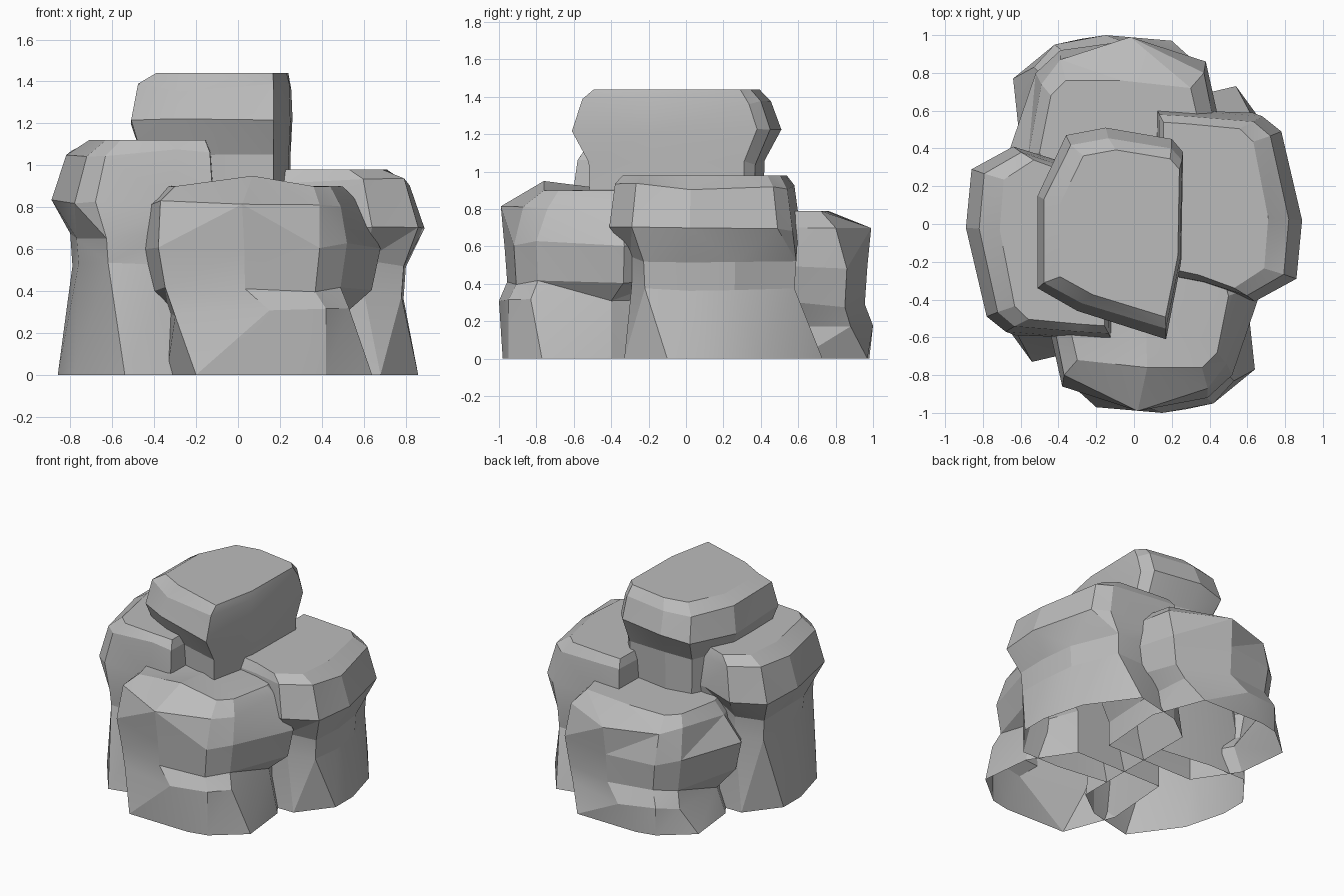
import bpy
import bmesh
import math
import random

random.seed(4)

cube = bpy.data.objects.get("Cube")
if cube:
    bpy.data.objects.remove(cube, do_unlink=True)

stone = bpy.data.materials.new("grey_stone")
stone.use_nodes = True
stone.diffuse_color = (0.5, 0.5, 0.5, 1)
stone.node_tree.nodes["Principled BSDF"].inputs["Base Color"].default_value = (0.5, 0.5, 0.5, 1)


def build_rock(name, levels, pivot, turn=1, lift=0.0, peak=0.0):
    """Loft rings of (outline, z, x scale, y scale); the underside stays open."""
    bm = bmesh.new()
    rings = []
    last = len(levels) - 1
    for i, (outline, z, sx, sy) in enumerate(levels):
        ring = []
        for x, y in outline:
            px = pivot[0] + (x - pivot[0]) * sx
            py = pivot[1] + (y - pivot[1]) * sy
            # Chip the middle rings slightly; only the foot stays on the ground
            dz = random.uniform(-0.02, 0.02) if 0 < i < last else 0
            height = z + dz + lift if i else z
            ring.append(bm.verts.new((px * turn, py * turn, height)))
        rings.append(ring)

    for low, high in zip(rings, rings[1:]):
        n = len(low)
        for i in range(n):
            j = (i + 1) % n
            bm.faces.new((low[i], low[j], high[j], high[i]))

    # Crown fan, with one optional raised corner
    rings[-1][3].co.z += peak
    crown = bm.faces.new(rings[-1])
    bmesh.ops.poke(bm, faces=[crown])
    bmesh.ops.triangulate(bm, faces=[f for f in bm.faces if len(f.verts) == 4])
    bmesh.ops.recalc_face_normals(bm, faces=bm.faces)

    mesh = bpy.data.meshes.new(name)
    bm.to_mesh(mesh)
    bm.free()
    mesh.materials.append(stone)
    obj = bpy.data.objects.new(name, mesh)
    bpy.context.collection.objects.link(obj)
    bpy.ops.object.select_all(action="DESELECT")
    obj.select_set(True)
    bpy.context.view_layer.objects.active = obj
    bpy.ops.object.shade_smooth_by_angle(angle=math.radians(15))


# Side boulders: one shape, turned half round and lifted for the other side
side_foot = [(0.0, 0.5), (0.2, 0.65), (0.54, 0.73), (0.78, 0.4), (0.86, 0.1),
             (0.86, -0.1), (0.68, -0.33), (0.38, -0.33), (0.0, -0.28)]
side_neck = [(0.1, 0.54), (0.3, 0.58), (0.62, 0.58), (0.76, 0.26), (0.79, 0.02),
             (0.78, -0.22), (0.6, -0.29), (0.38, -0.29), (0.1, -0.26)]
side_belly = [(0.12, 0.61), (0.3, 0.6), (0.68, 0.57), (0.78, 0.49), (0.89, 0.02),
              (0.86, -0.29), (0.64, -0.41), (0.38, -0.33), (0.1, -0.28)]
side_levels = [
    (side_foot, 0, 1, 1),
    (side_neck, 0.38, 1, 1),
    (side_neck, 0.53, 1.02, 1.02),
    (side_belly, 0.69, 1, 1),
    (side_belly, 0.92, 0.89, 0.94),
    (side_belly, 0.98, 0.72, 0.86),
]
build_rock("left_boulder", side_levels, (0.25, 0.1))
build_rock("right_boulder", side_levels, (0.25, 0.1), turn=-1, lift=0.14)

# Front and back boulders: a second shared shape, the front one with a peak
end_foot = [(-0.3, -0.1), (-0.34, -0.6), (-0.2, -0.97), (0.28, -0.98),
            (0.42, -0.95), (0.64, -0.77), (0.6, -0.4), (0.4, -0.1)]
end_neck = [(-0.3, -0.1), (-0.33, -0.5), (-0.3, -0.88), (0.15, -1.0),
            (0.42, -0.95), (0.53, -0.83), (0.53, -0.4), (0.4, -0.1)]
end_belly = [(-0.4, -0.1), (-0.46, -0.5), (-0.38, -0.86), (0.03, -0.97),
             (0.39, -0.92), (0.52, -0.8), (0.68, -0.33), (0.5, -0.1)]
end_brow = [(-0.38, -0.1), (-0.43, -0.5), (-0.37, -0.8), (0.02, -0.99),
            (0.39, -0.87), (0.49, -0.74), (0.56, -0.36), (0.47, -0.1)]
end_crown = [(-0.34, -0.1), (-0.35, -0.5), (-0.3, -0.72), (0.07, -0.76),
             (0.36, -0.76), (0.44, -0.68), (0.5, -0.38), (0.42, -0.1)]
end_levels = [
    (end_foot, 0, 1, 1),
    (end_neck, 0.3, 1, 1),
    (end_belly, 0.4, 0.93, 0.97),
    (end_belly, 0.61, 1, 1),
    (end_brow, 0.82, 1, 1),
    (end_crown, 0.9, 1, 1),
]
build_rock("front_boulder", end_levels, (0.08, -0.5), peak=0.05)
build_rock("back_boulder", end_levels, (0.08, -0.5), turn=-1, lift=-0.11)

# Top boulder resting on the others
cap = [(-0.51, 0.15), (-0.36, 0.47), (-0.15, 0.51), (0.2, 0.45), (0.26, 0.38),
       (0.25, -0.2), (0.17, -0.61), (-0.3, -0.46), (-0.51, -0.34)]
cap_levels = [
    (cap, 0.7, 0.9, 0.82),
    (cap, 1.04, 0.92, 0.84),
    (cap, 1.21, 1, 1),
    (cap, 1.37, 0.95, 0.9),
    (cap, 1.44, 0.82, 0.79),
]
build_rock("top_boulder", cap_levels, (0.15, -0.05))
